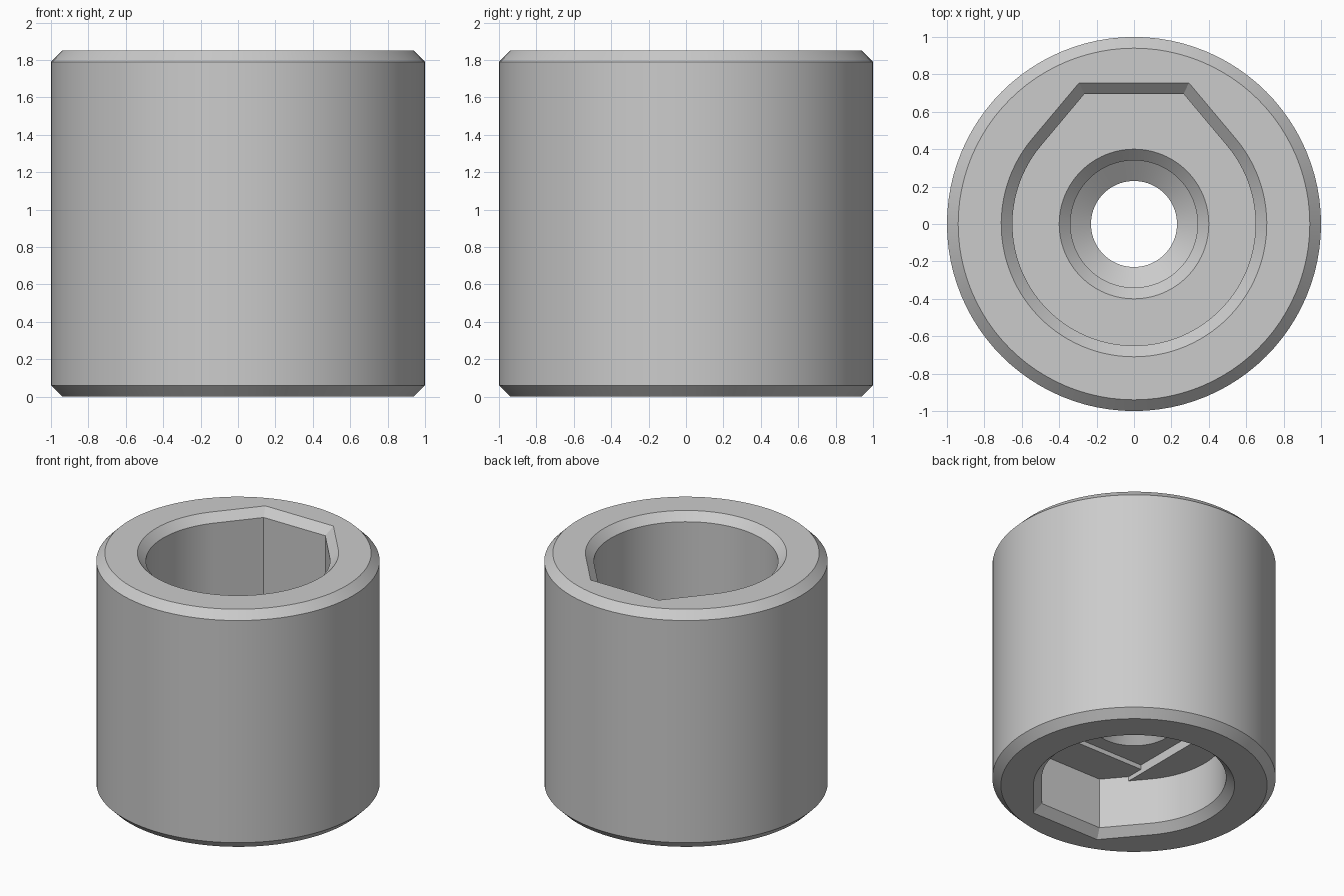
import bpy, bmesh, math

cube = bpy.data.objects.get("Cube")
if cube:
    bpy.data.objects.remove(cube, do_unlink=True)

HEIGHT = 1.85
BEVEL = 0.06
FLOOR_TOP = 0.9      # floor of the upper pocket
FLOOR_LOW = 0.42     # roof of the lower pocket
STEP = 0.035         # height of each stepped relief
SEGMENTS = 96

grey = bpy.data.materials.new("plain grey")
grey.use_nodes = True
colour = (0.6, 0.6, 0.6, 1)
grey.diffuse_color = colour
grey.node_tree.nodes["Principled BSDF"].inputs["Base Color"].default_value = colour


def circle(r):
    return [(r * math.cos(a), r * math.sin(a))
            for a in (2 * math.pi * i / SEGMENTS for i in range(SEGMENTS))]


def teardrop(offset, side):
    """Circle with a truncated peak pointing to +y or -y."""
    r, flat, start = 0.65 + offset, 0.695 + offset, math.radians(40)
    x = (r - flat * math.sin(start)) / math.cos(start)
    sweep = math.pi + 2 * start
    arc = [(r * math.cos(start - sweep * i / 80), r * math.sin(start - sweep * i / 80))
           for i in range(81)]
    points = arc + [(-x, flat), (x, flat)]
    return [(px, py * side) for px, py in points]


def box(w, d):
    return [(-w, -d), (w, -d), (w, d), (-w, d)]


def loft(name, layers):
    """Solid through equal-count outlines, each given with its height."""
    bm = bmesh.new()
    rings = [[bm.verts.new((x, y, z)) for x, y in outline] for outline, z in layers]
    n = len(rings[0])
    for a, b in zip(rings, rings[1:]):
        for i in range(n):
            j = (i + 1) % n
            bm.faces.new((a[i], a[j], b[j], b[i]))
    bm.faces.new(rings[0])
    bm.faces.new(rings[-1])
    bmesh.ops.recalc_face_normals(bm, faces=bm.faces)
    mesh = bpy.data.meshes.new(name)
    bm.to_mesh(mesh)
    bm.free()
    mesh.materials.append(grey)
    ob = bpy.data.objects.new(name, mesh)
    bpy.context.collection.objects.link(ob)
    return ob


def combine(target, tool, operation="DIFFERENCE"):
    mod = target.modifiers.new("cut", "BOOLEAN")
    mod.operation, mod.solver, mod.object = operation, "EXACT", tool
    bpy.context.view_layer.objects.active = target
    bpy.ops.object.modifier_apply(modifier=mod.name)
    bpy.data.objects.remove(tool, do_unlink=True)


# Outer cylinder with bevelled rims
body = loft("socket_body", [
    (circle(1 - BEVEL), 0), (circle(1), BEVEL),
    (circle(1), HEIGHT - BEVEL), (circle(1 - BEVEL), HEIGHT)])

# Deep upper pocket, peak to the back
combine(body, loft("upper_pocket", [
    (teardrop(0, 1), FLOOR_TOP), (teardrop(0, 1), HEIGHT - BEVEL),
    (teardrop(BEVEL + 0.02, 1), HEIGHT + 0.02)]))

# Shallow lower pocket, peak to the front
combine(body, loft("lower_pocket", [
    (teardrop(BEVEL + 0.02, -1), -0.02), (teardrop(0, -1), BEVEL),
    (teardrop(0, -1), FLOOR_LOW)]))

# Stepped relief above the lower pocket: a full-length strip, then a square
strip = loft("relief_strip", [(teardrop(0, -1), FLOOR_LOW - 0.1),
                              (teardrop(0, -1), FLOOR_LOW + STEP)])
combine(strip, loft("strip_limit", [(box(0.4, 1), 0), (box(0.4, 1), 1)]), "INTERSECT")
combine(body, strip)
roof = FLOOR_LOW + 2 * STEP
combine(body, loft("relief_square", [(box(0.4, 0.4), FLOOR_LOW - 0.05),
                                     (box(0.4, 0.4), roof)]))

# Stepped centre bore with a conical seat
combine(body, loft("centre_bore", [
    (circle(0.31), roof - 0.02), (circle(0.23), roof + BEVEL),
    (circle(0.23), roof + 0.12), (circle(0.34), roof + 0.2),
    (circle(0.34), FLOOR_TOP - BEVEL), (circle(0.42), FLOOR_TOP + 0.02)]))

# Smooth the round walls, keep the corners crisp
bpy.ops.object.select_all(action="DESELECT")
body.select_set(True)
bpy.context.view_layer.objects.active = body
bpy.ops.object.shade_smooth_by_angle(angle=math.radians(25))
